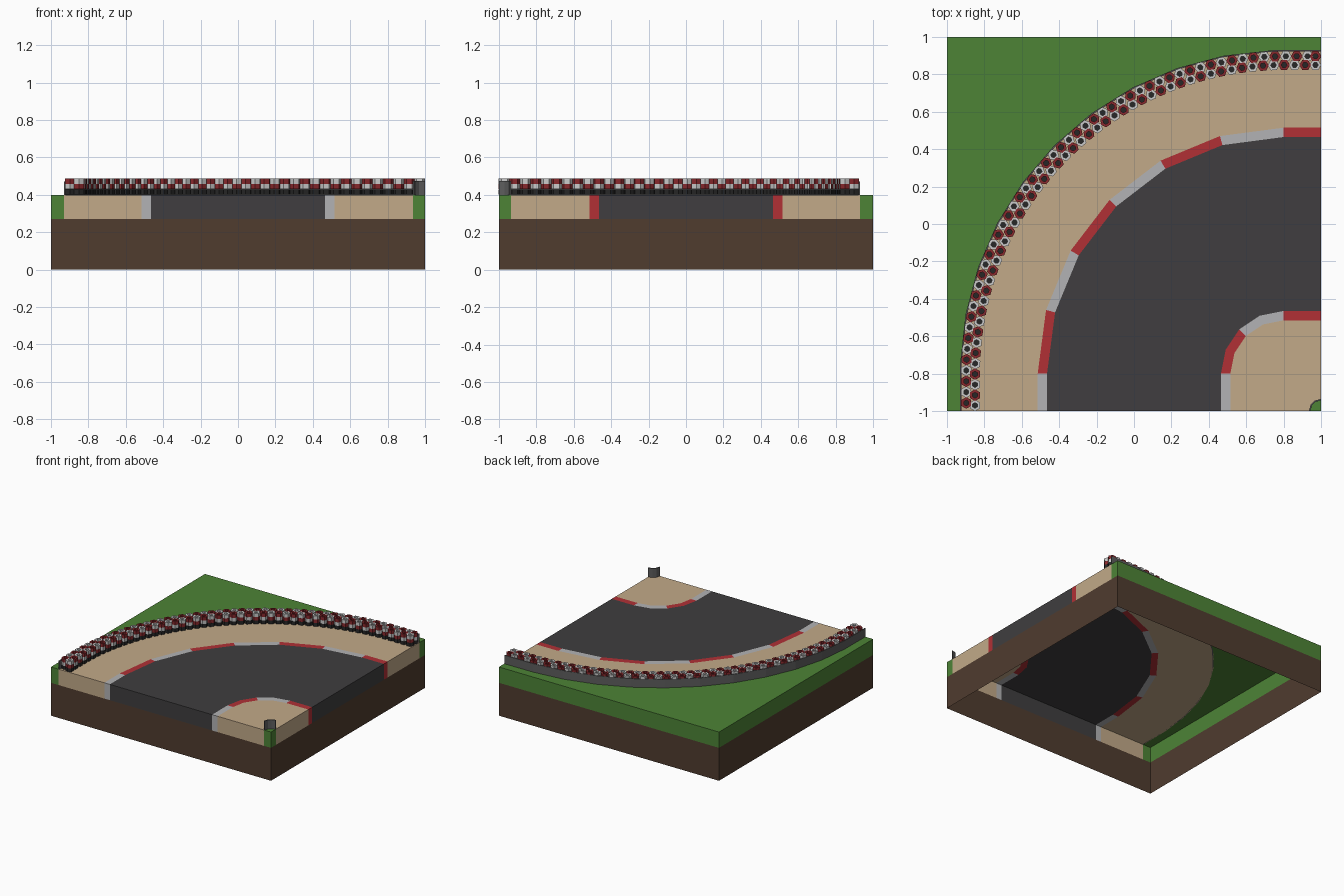
import bpy, bmesh
from math import sin, cos, pi, radians, atan2
from mathutils import Vector

if "Cube" in bpy.data.objects:
    bpy.data.objects.remove(bpy.data.objects["Cube"])

C = 0.8            # arc centre is (C, -C)
TOP, SOIL = 0.4, 0.27
Z, FRONT, RIGHT = Vector((0, 0, 1)), Vector((0, -1, 0)), Vector((1, 0, 0))


def material(name, rgb):
    m = bpy.data.materials.new(name)
    m.diffuse_color = (*rgb, 1)
    m.use_nodes = True
    m.node_tree.nodes["Principled BSDF"].inputs["Base Color"].default_value = m.diffuse_color
    return m


MAT = {
    "grass": material("grass", (0.075, 0.23, 0.037)),
    "sand": material("sand", (0.54, 0.40, 0.25)),
    "asphalt": material("asphalt", (0.05, 0.048, 0.05)),
    "red": material("red", (0.44, 0.03, 0.036)),
    "white": material("white", (0.45, 0.45, 0.46)),
    "soil": material("soil", (0.08, 0.045, 0.028)),
    "tyre_red": material("tyre_red", (0.25, 0.022, 0.026)),
    "tyre_white": material("tyre_white", (0.55, 0.55, 0.55)),
    "tyre_black": material("tyre_black", (0.02, 0.02, 0.02)),
    "concrete": material("concrete", (0.11, 0.11, 0.11)),
}


def finish(bm, name, mat, solid=False):
    bmesh.ops.remove_doubles(bm, verts=bm.verts, dist=1e-5)
    if solid:
        bmesh.ops.recalc_face_normals(bm, faces=bm.faces)
    me = bpy.data.meshes.new(name)
    bm.to_mesh(me)
    bm.free()
    me.materials.append(MAT[mat])
    bpy.context.collection.objects.link(bpy.data.objects.new(name, me))


def face(bm, pts, hint=None):
    f = bm.faces.new([bm.verts.new(p) for p in pts])
    f.normal_update()
    if hint and f.normal.dot(hint) < 0:
        f.normal_flip()


def bend(r, n):
    """Straight lead-in, quarter arc of n segments, straight lead-out."""
    arc = [(C - r * cos(i * pi / 2 / n), -C + r * sin(i * pi / 2 / n)) for i in range(n + 1)]
    return [Vector(p) for p in [(C - r, -1), *arc, (1, -C + r)]]


def resample(r, n, offset=0.0, count=None):
    """Points at equal spacing (in n parts) along the bend of radius r."""
    arc, s = r * pi / 2, 1 - C
    out = []
    for i in range(count or n + 1):
        d = (i + offset) / n * (arc + 2 * s)
        if d < s:
            out.append(Vector((C - r, -1 + d)))
        elif d < s + arc:
            a = (d - s) / r
            out.append(Vector((C - r * cos(a), -C + r * sin(a))))
        else:
            out.append(Vector((C + d - s - arc, -C + r)))
    return out


def flat(bm, pts):
    face(bm, [(p[0], p[1], TOP) for p in pts], Z)


def edge(bm, a, b, front=True, right=True, z0=SOIL, z1=TOP):
    """Skirt from a to b on the front edge and its mirror on the right edge."""
    if front:
        face(bm, [(a, -1, z0), (b, -1, z0), (b, -1, z1), (a, -1, z1)], FRONT)
    if right:
        face(bm, [(1, -a, z0), (1, -b, z0), (1, -b, z1), (1, -a, z1)], RIGHT)


rim = resample(1.73, 12)
kerb_out, road_out = bend(1.315, 6), bend(1.265, 6)
road_in, kerb_in = bend(0.335, 4), bend(0.285, 4)
corner = [Vector(p) for p in [(0.935, -1), (0.945, -0.965), (0.965, -0.945), (1, -0.935)]]

# soil skirt, open underneath
bm = bmesh.new()
edge(bm, -1, 1, z0=0, z1=SOIL)
for pts, n in [(((-1, -1), (-1, 1)), -RIGHT), (((-1, 1), (1, 1)), -FRONT)]:
    (a, b), (c, d) = pts
    face(bm, [(a, b, 0), (c, d, 0), (c, d, SOIL), (a, b, SOIL)], n)
finish(bm, "soil_base", "soil")

# outer grass
bm = bmesh.new()
flat(bm, rim + [(1, 1), (-1, 1), (-1, -1)])
edge(bm, -1, -0.93)
for (a, b), (c, d), n in [((-1, -1), (-1, 1), -RIGHT), ((-1, 1), (1, 1), -FRONT)]:
    face(bm, [(a, b, SOIL), (c, d, SOIL), (c, d, TOP), (a, b, TOP)], n)
finish(bm, "outer_grass", "grass")

# inner grass corner
bm = bmesh.new()
flat(bm, corner + [(1, -1)])
edge(bm, 0.935, 1)
finish(bm, "inner_grass", "grass")

# sand run-offs and road
for name, mat, p, q in [("outer_sand", "sand", rim, kerb_out),
                        ("road", "asphalt", road_out, road_in),
                        ("inner_sand", "sand", kerb_in, corner)]:
    bm = bmesh.new()
    flat(bm, p + q[::-1])
    edge(bm, p[0].x, q[0].x)
    finish(bm, name, mat)

# striped kerbs; step = arc segments per stripe
for name, p, q, step in [("outer_kerb", kerb_out, road_out, 1), ("inner_kerb", road_in, kerb_in, 2)]:
    bms = [bmesh.new(), bmesh.new()]
    last = len(p) - 2
    for i in range(last + 1):
        stripe = 0 if i == 0 else (1 + (i - 1) // step)
        k = 1 if i == last else stripe % 2
        flat(bms[k], [p[i], p[i + 1], q[i + 1], q[i]])
    edge(bms[0], p[0].x, q[0].x, right=False)
    edge(bms[1], p[0].x, q[0].x, front=False)
    finish(bms[0], name + "_white", "white")
    finish(bms[1], name + "_red", "red")


def wall(name, pts, thick, height):
    """Thin barrier panels following a polyline."""
    bm = bmesh.new()
    inner = []
    for i, p in enumerate(pts):
        t = (pts[min(i + 1, len(pts) - 1)] - pts[max(i - 1, 0)]).normalized()
        inner.append(p + Vector((t.y, -t.x)) * thick)
    for v in inner:
        v.x, v.y = min(v.x, 1), max(v.y, -1)
    rings = [[(a.x, a.y, TOP), (b.x, b.y, TOP), (b.x, b.y, TOP + height), (a.x, a.y, TOP + height)]
             for a, b in zip(pts, inner)]
    for r, s in zip(rings, rings[1:]):
        for k in range(4):
            face(bm, [r[k], r[(k + 1) % 4], s[(k + 1) % 4], s[k]])
    face(bm, rings[0])
    face(bm, rings[-1])
    finish(bm, name, "concrete", True)


wall("outer_barrier", rim, 0.008, 0.07)
wall("inner_barrier", corner, 0.008, 0.075)

# stacked six-sided tyres in two staggered rows
tyres = {k: bmesh.new() for k in ("tyre_red", "tyre_white", "tyre_black")}


def tyre(bm, c, turn, z, h=0.0285, r=0.031, hole=0.015):
    def ring(rad, zz):
        return [(c.x + rad * cos(turn + k * pi / 3), c.y + rad * sin(turn + k * pi / 3), zz) for k in range(6)]
    loops = [ring(r, z), ring(r, z + h), ring(hole, z + h), ring(hole, z)]
    vs = [[bm.verts.new(p) for p in l] for l in loops]
    for j in range(4):
        a, b = vs[j], vs[(j + 1) % 4]
        for k in range(6):
            bm.faces.new([a[k], a[(k + 1) % 6], b[(k + 1) % 6], b[k]])


COUNT = 53
for row, (radius, shift) in enumerate([(1.697, 0.75), (1.65, 0.5)]):
    for i, c in enumerate(resample(radius, COUNT, shift, COUNT)):
        c.x, c.y = min(c.x, 0.97), max(c.y, -0.97)
        turn = atan2(min(max(c.y + C, 0), radius), min(c.x - C, 0) or -1e-6) + pi / 6
        for layer in range(3):
            key = "tyre_black" if layer == 0 else ("tyre_red", "tyre_white")[(i + row + layer) % 2]
            tyre(tyres[key], c, turn, TOP + 0.001 + layer * 0.029)
        # dark core inside the stack
        face(tyres["tyre_black"], [(c.x + 0.015 * cos(turn + k * pi / 3),
                                    c.y + 0.015 * sin(turn + k * pi / 3), TOP + 0.03) for k in range(6)], Z)
for key, bm in tyres.items():
    bmesh.ops.recalc_face_normals(bm, faces=bm.faces)
    finish(bm, key + "_stack", key)
